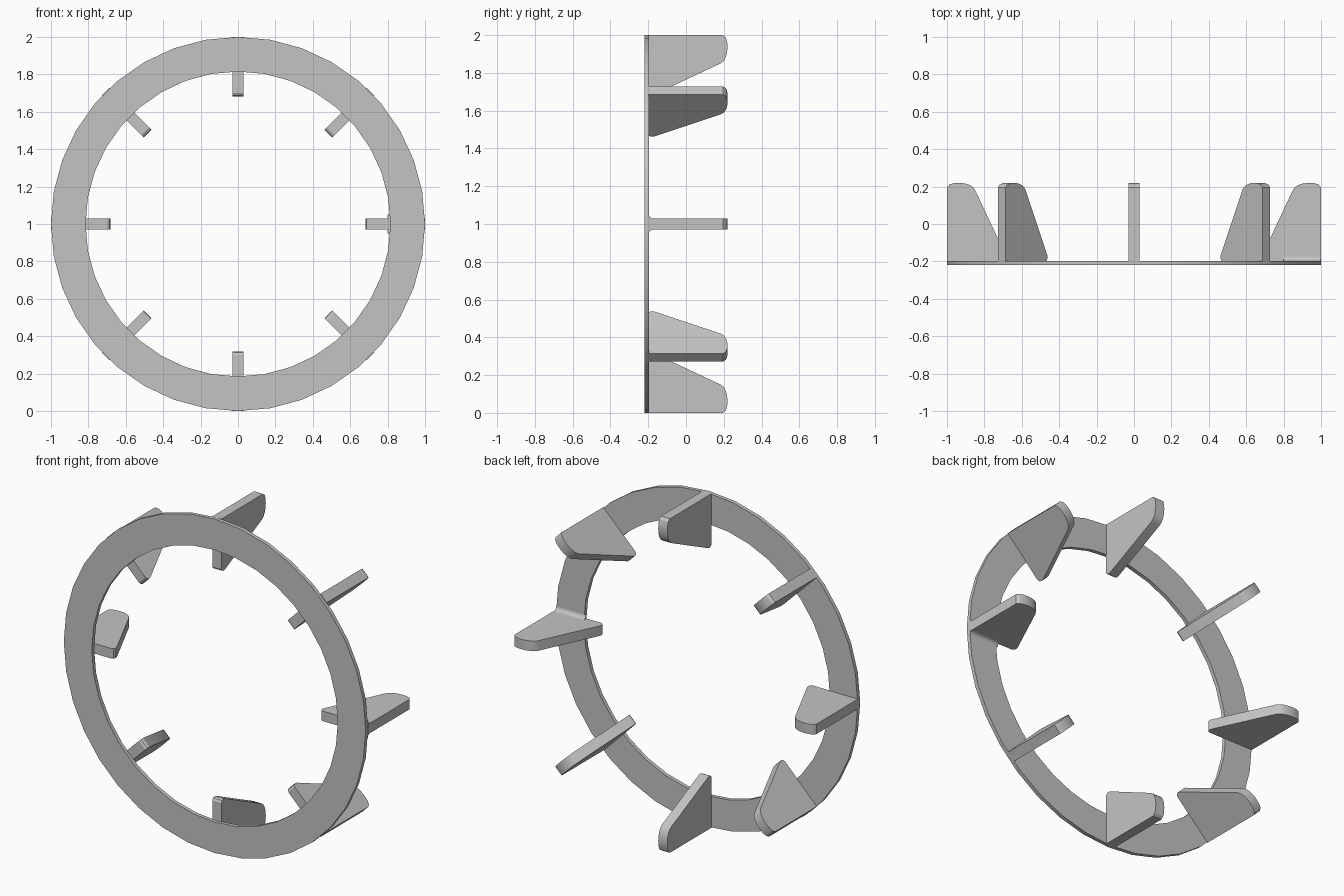
import bpy
import math

cube = bpy.data.objects.get("Cube")
if cube:
    bpy.data.objects.remove(cube, do_unlink=True)

OUTER, INNER = 1.0, 0.815
FRONT, BACK = -0.22, -0.197
HALF = 0.03
SEGMENTS = 36
FINS = 8

grey = bpy.data.materials.new("plain grey")
grey.use_nodes = True
colour = (0.55, 0.55, 0.55, 1)
grey.diffuse_color = colour
grey.node_tree.nodes["Principled BSDF"].inputs["Base Color"].default_value = colour


def add_object(name, mesh, angle=0.0):
    obj = bpy.data.objects.new(name, mesh)
    obj.location.z = 1
    obj.rotation_euler.y = angle
    bpy.context.collection.objects.link(obj)
    return obj


def make_mesh(name, verts, faces):
    mesh = bpy.data.meshes.new(name)
    mesh.from_pydata(verts, [], faces)
    mesh.materials.append(grey)
    return mesh


def prism(name, lower, upper):
    """Join two matching outlines into a closed solid."""
    n = len(lower)
    faces = [tuple(range(n))[::-1], tuple(range(n, 2 * n))]
    faces += [(i, (i + 1) % n, (i + 1) % n + n, i + n) for i in range(n)]
    return make_mesh(name, lower + upper, faces)


# Flat ring: a rectangular section swept around the y axis
section = [(OUTER, FRONT), (OUTER, BACK), (INNER, BACK), (INNER, FRONT)]
verts, faces = [], []
for s in range(SEGMENTS):
    a = 2 * math.pi * s / SEGMENTS
    verts += [(r * math.sin(a), y, r * math.cos(a)) for r, y in section]
    t = (s + 1) % SEGMENTS
    for k in range(4):
        m = (k + 1) % 4
        faces.append((s * 4 + k, s * 4 + m, t * 4 + m, t * 4 + k))
ring = add_object("ring", make_mesh("ring", verts, faces))

# Fins: tapering plates with a rounded tip, as (radius, y) outline
outline = [(1.0, -0.2), (1.0, 0.195), (0.988, 0.21), (0.965, 0.218),
           (0.935, 0.22), (0.905, 0.217), (0.88, 0.209), (0.862, 0.198),
           (0.85, 0.183), (0.686, -0.166), (0.683, -0.18),
           (0.688, -0.193), (0.7, -0.2)]
fin_mesh = prism("fin", [(-HALF, y, r) for r, y in outline],
                 [(HALF, y, r) for r, y in outline])
fins = [add_object(f"fin_{i + 1}", fin_mesh, 2 * math.pi * i / FINS)
        for i in range(FINS)]

# Concave fillets where the left fin meets the ring
R = 0.022
arc = [(HALF + R - R * math.cos(t * math.pi / 8),
        BACK + R - R * math.sin(t * math.pi / 8)) for t in range(5)]
profile = [(HALF - 0.01, BACK - 0.003), (HALF - 0.01, BACK + R)] + arc
profile.append((HALF + R, BACK - 0.003))
fillets = []
for side, label in ((1, "upper"), (-1, "lower")):
    mesh = prism("fillet", [(side * x, y, INNER - 0.015) for x, y in profile],
                 [(side * x, y, OUTER - 0.002) for x, y in profile])
    fillets.append(add_object(f"{label}_fillet", mesh, math.pi / 2))

# Consistent normals and smooth curves with sharp edges
bpy.ops.object.select_all(action="DESELECT")
for obj in [ring, fins[0]] + fillets:
    obj.select_set(True)
bpy.context.view_layer.objects.active = ring
bpy.ops.object.mode_set(mode="EDIT")
bpy.ops.mesh.select_all(action="SELECT")
bpy.ops.mesh.normals_make_consistent(inside=False)
bpy.ops.object.mode_set(mode="OBJECT")
bpy.ops.object.shade_smooth_by_angle(angle=math.radians(30))
